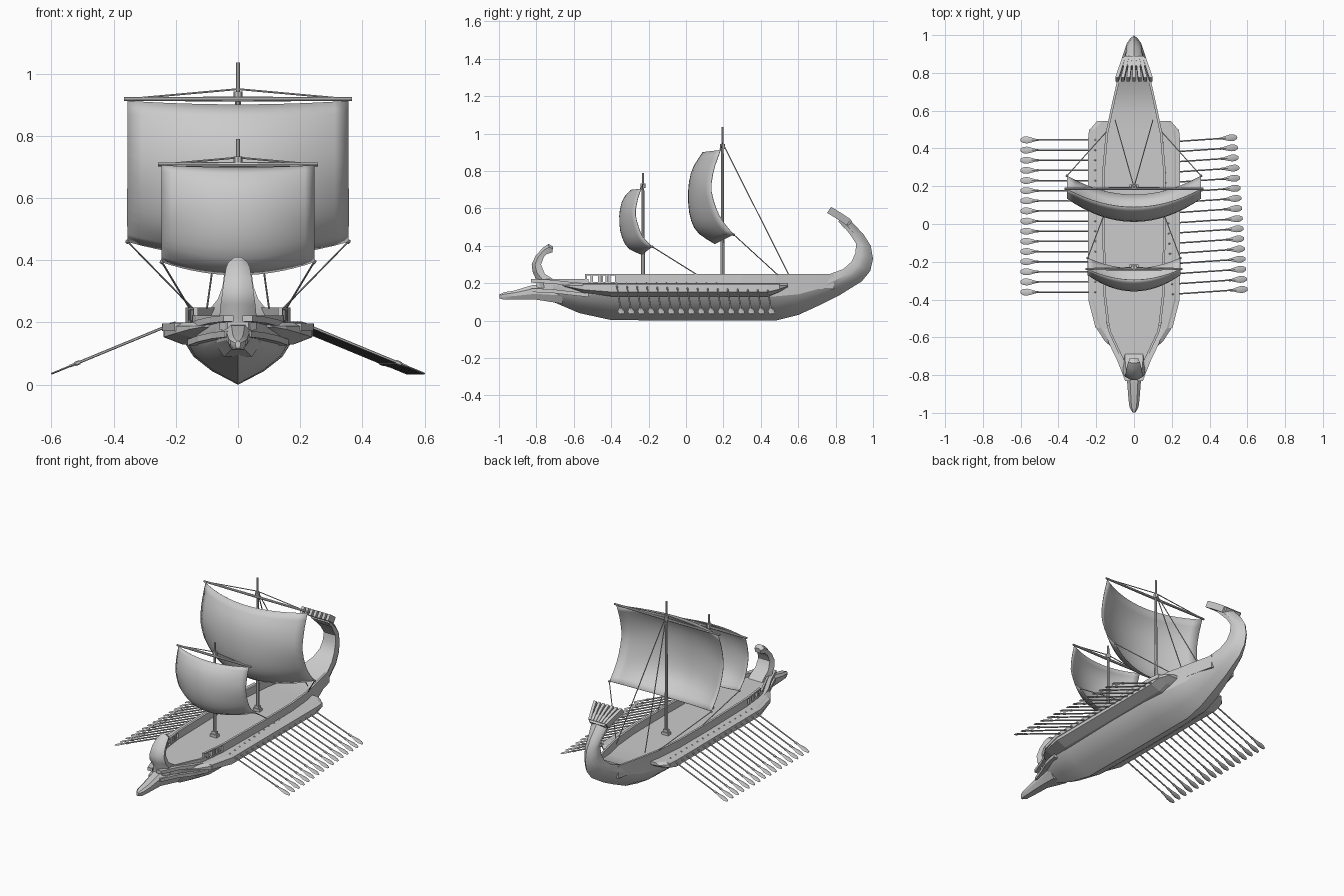
import bpy, bmesh, math
from mathutils import Vector, Matrix

if "Cube" in bpy.data.objects:
    bpy.data.objects.remove(bpy.data.objects["Cube"])


def finish(name, bm, smooth=None):
    bmesh.ops.recalc_face_normals(bm, faces=bm.faces[:])
    me = bpy.data.meshes.new(name)
    bm.to_mesh(me)
    bm.free()
    ob = bpy.data.objects.new(name, me)
    bpy.context.collection.objects.link(ob)
    if smooth:
        bpy.ops.object.select_all(action='DESELECT')
        ob.select_set(True)
        bpy.context.view_layer.objects.active = ob
        bpy.ops.object.shade_smooth_by_angle(angle=math.radians(smooth))
    return ob


def loft(bm, rings, close=True):
    vs = [[bm.verts.new(p) for p in r] for r in rings]
    n = len(vs[0])
    for a, b in zip(vs, vs[1:]):
        for i in range(n if close else n - 1):
            j = (i + 1) % n
            bm.faces.new((a[i], a[j], b[j], b[i]))
    if close:
        bm.faces.new(vs[0])
        bm.faces.new(vs[-1])


def rod(bm, a, b, r0, r1=None, n=8):
    a, b = Vector(a), Vector(b)
    m = Matrix.Translation((a + b) / 2) @ (b - a).to_track_quat('Z', 'Y').to_matrix().to_4x4()
    bmesh.ops.create_cone(bm, cap_ends=True, segments=n, radius1=r0,
                          radius2=r0 if r1 is None else r1, depth=(b - a).length, matrix=m)


def box(bm, c, s):
    bmesh.ops.create_cube(bm, size=1, matrix=Matrix.Translation(c) @ Matrix.Diagonal((*s, 1)))


def spine(name, stations, prof, smooth=25):
    """Loft symmetric sections; station = outer y,z, inner y,z, half width."""
    bm = bmesh.new()
    half = [(t, w) for t, w in prof if w > 0]
    sec = [p for p in prof if p[1] == 0] + half + [(t, -w) for t, w in reversed(half)]
    loft(bm, [[(w * k, oy + (iy - oy) * t, oz + (iz - oz) * t) for t, k in sec]
              for oy, oz, iy, iz, w in stations])
    return finish(name, bm, smooth)


# Hull, sweeping aft into the curled sternpost
spine("hull", [
    (-.80, .125, -.80, .2, .03), (-.71, .10, -.71, .2, .07), (-.57, .04, -.57, .2, .135),
    (-.4, .003, -.4, .2, .16), (0, 0, 0, .2, .168), (.3, 0, .3, .2, .166), (.48, 0, .48, .2, .15),
    (.60, .03, .6, .2, .125), (.72, .085, .70, .215, .10), (.82, .135, .77, .25, .085),
    (.94, .21, .84, .275, .065), (.985, .265, .885, .315, .05), (1.0, .33, .905, .36, .044),
    (.988, .40, .91, .41, .04), (.95, .46, .885, .45, .042), (.88, .535, .85, .495, .055)],
    [(0, 0), (.22, .5), (.45, .85), (.65, 1), (1, 1)])

# Fan ornament on the sternpost
spine("stern_fan", [(.89, .53, .85, .49, .052), (.84, .563, .815, .53, .07)],
      [(0, 1), (1, .9)])
bm = bmesh.new()
for i in range(7):
    k = (i - 3) / 3
    m = []
    for y, z, x, h in ((.87, .525, .055, .008), (.81, .565, .075, .009), (.765, .592, .09, .009)):
        m.append([(x * k + sx * h, y + sy * .011, z + sy * .016)
                  for sx, sy in ((-1, -1), (1, -1), (1, 1), (-1, 1))])
    loft(bm, m)
finish("fan_fingers", bm)

# Curled stempost
spine("stempost", [
    (-.80, .17, -.68, .19, .06), (-.80, .215, -.70, .215, .06), (-.82, .26, -.755, .25, .056),
    (-.825, .30, -.775, .30, .05), (-.805, .345, -.76, .34, .044), (-.765, .39, -.745, .355, .038),
    (-.735, .41, -.73, .36, .032), (-.71, .395, -.715, .365, .022)],
    [(0, .35), (.35, 1), (1, .8)], 40)

# Ram
spine("ram", [
    (-.998, .118, -.998, .14, .008), (-.97, .112, -.97, .152, .024), (-.92, .112, -.92, .16, .03),
    (-.80, .112, -.82, .19, .038), (-.66, .09, -.66, .2, .075)],
    [(0, .6), (.4, 1), (.75, 1), (1, .55)])

# Bulwark: solid wall, low bow wall, and an open stretch with posts
SIDE = [(-.8, .033), (-.71, .07), (-.57, .135), (-.52, .147), (-.38, .161), (0, .168),
        (.3, .166), (.48, .15), (.6, .125), (.70, .103), (.79, .082)]


def side_x(y):
    for (y0, a), (y1, b) in zip(SIDE, SIDE[1:]):
        if y <= y1:
            return a + (b - a) * (y - y0) / (y1 - y0)
    return SIDE[-1][1]


def wall(bm, ys, z0, z1, s, t=.013):
    loft(bm, [[(s * (side_x(y) - o), y, z) for o, z in ((0, z0), (0, z1), (t, z1), (t, z0))]
              for y in ys])


bm = bmesh.new()
for s in (-1, 1):
    wall(bm, (-.38, -.2, 0, .3, .48, .6, .70, .79), .17, .248, s)
    wall(bm, (-.8, -.71, -.57, -.52), .17, .222, s)
    wall(bm, (-.54, -.38), .19, .207, s)
    wall(bm, (-.54, -.38), .24, .248, s)
    for y in (-.54, -.51, -.47, -.455, -.43, -.415):
        wall(bm, (y, y + .012), .2, .244, s)
finish("bulwark", bm)

# Outriggers with a wale along the edge
OUT = [(-.66, .11, .185), (-.62, .155, .172), (-.55, .2, .15), (-.4, .238, .13),
       (.44, .24, .13), (.5, .234, .155), (.545, .195, .18)]
bm = bmesh.new()
wales = bmesh.new()
for s in (-1, 1):
    loft(bm, [[(s * x, y, z) for x, z in
               ((.08, .2), (xo - .025, .2), (xo, .188), (xo, zb + (.188 - zb) * .4),
                (xo - .06, zb), (.08, zb - .004))] for y, xo, zb in OUT])
    loft(wales, [[(s * (xo + a), y, z) for a, z in
                  ((-.03, .172), (.004, .172), (.004, .196), (-.03, .196))]
                 for y, xo, zb in OUT[2:6]])
    # Bow timbers running from the stem to the outrigger
    for dz, dx in ((0, 0), (-.05, -.005)):
        loft(wales, [[(s * (x + a + dx), y, z + dz + b) for a, b in
                      ((-.02, -.01), (.012, -.01), (.012, .01), (-.02, .01))]
                     for y, x, z in ((-.83, .035, .213), (-.72, .078, .208),
                                     (-.63, .122, .198), (-.52, .155, .186))])
finish("outriggers", bm)
finish("wales", wales)

# Oars: 16 a side, the right bank swung slightly
bm = bmesh.new()
swing = Matrix.Translation((-.023, -.026, 0)) @ Matrix.Rotation(math.radians(3.9), 4, 'Z')
for s in (-1, 1):
    old = set(bm.verts)
    for i in range(16):
        y = .445 - .0537 * i
        a, b = Vector((s * .2, y, .2)), Vector((s * .6, y, .035))
        d = (b - a).normalized()
        up = Vector((0, 1, 0)).cross(d)
        rod(bm, a, a.lerp(b, .85), .0045, n=6)
        rod(bm, a.lerp(b, .77), a.lerp(b, .81), .007, n=6)
        loft(bm, [[a.lerp(b, t) + Vector((0, e * w, 0)) + up * f * .003
                   for e, f in ((-1, 0), (-.5, 1), (.5, 1), (1, 0), (.5, -1), (-.5, -1))]
                  for t, w in ((.79, .005), (.85, .012), (.91, .018), (.96, .017), (1, .008))])
    if s > 0:
        bmesh.ops.transform(bm, matrix=swing, verts=[v for v in bm.verts if v not in old])
finish("oars", bm, 40)


# Rigs: mast, yard, bellied sail, ropes
def curve(pts, t):
    """Catmull-Rom through points."""
    p = [Vector(q) for q in pts]
    p = [2 * p[0] - p[1]] + p + [2 * p[-1] - p[-2]]
    f = t * (len(p) - 3)
    i = min(int(f), len(p) - 4)
    f -= i
    a, b, c, d = p[i:i + 4]
    return .5 * (2 * b + (c - a) * f + (2 * a - 5 * b + 4 * c - d) * f * f
                 + (3 * b - a - 3 * c + d) * f ** 3)


def rig(tag, my, top, yard_z, half, lift, mid, edge, sheet, stay):
    bm = bmesh.new()
    rod(bm, (0, my, .19), (0, my, top), .011, .006)
    rod(bm, (0, my, yard_z), (0, my, yard_z + .025), .014)
    box(bm, (0, my, .207), (.045, .03, .02))
    box(bm, (0, my, .222), (.03, .022, .02))
    finish(tag + "_mast", bm, 40)
    bm = bmesh.new()
    for s in (-1, 1):
        rod(bm, (0, my - .008, yard_z), (s * (half + .012), my - .008, yard_z), .008, .006)
    finish(tag + "_yard", bm, 40)
    bm = bmesh.new()
    rows = []
    for j in range(13):
        c, e = curve(mid, j / 12), curve(edge, j / 12)
        rows.append([(half * u, e.x + (c.x - e.x) * (1 - u * u), e.y + (c.y - e.y) * (1 - u * u))
                     for u in [k / 8 - 1 for k in range(17)]])
    loft(bm, rows, False)
    sail = finish(tag + "_sail", bm, 60)
    mod = sail.modifiers.new("thickness", 'SOLIDIFY')
    mod.thickness, mod.offset = .003, 0
    bm = bmesh.new()
    for s in (-1, 1):
        corner = (s * half, *edge[-1])
        rod(bm, (s * half, my - .008, yard_z), (0, my, lift), .003, n=6)
        rod(bm, corner, (s * sheet[0], sheet[1], .245), .003, n=6)
        bmesh.ops.create_icosphere(bm, subdivisions=1, radius=.008,
                                   matrix=Matrix.Translation(corner))
        if stay:
            rod(bm, (0, my, lift), (s * stay[0], stay[1], .245), .003, n=6)
    finish(tag + "_ropes", bm)


rig("main", .195, 1.035, .918, .355, .95,
    [(.09, .9), (.035, .81), (.013, .70), (.02, .57), (.06, .475), (.155, .41)],
    [(.185, .912), (.15, .81), (.135, .70), (.165, .59), (.205, .52), (.255, .46)],
    (.145, .49), (.1, .55))
rig("fore", -.23, .79, .708, .245, .73,
    [(-.295, .698), (-.335, .65), (-.355, .57), (-.348, .47), (-.31, .39), (-.235, .353)],
    [(-.24, .705), (-.258, .65), (-.27, .57), (-.25, .49), (-.225, .44), (-.18, .395)],
    (.155, .06), None)
